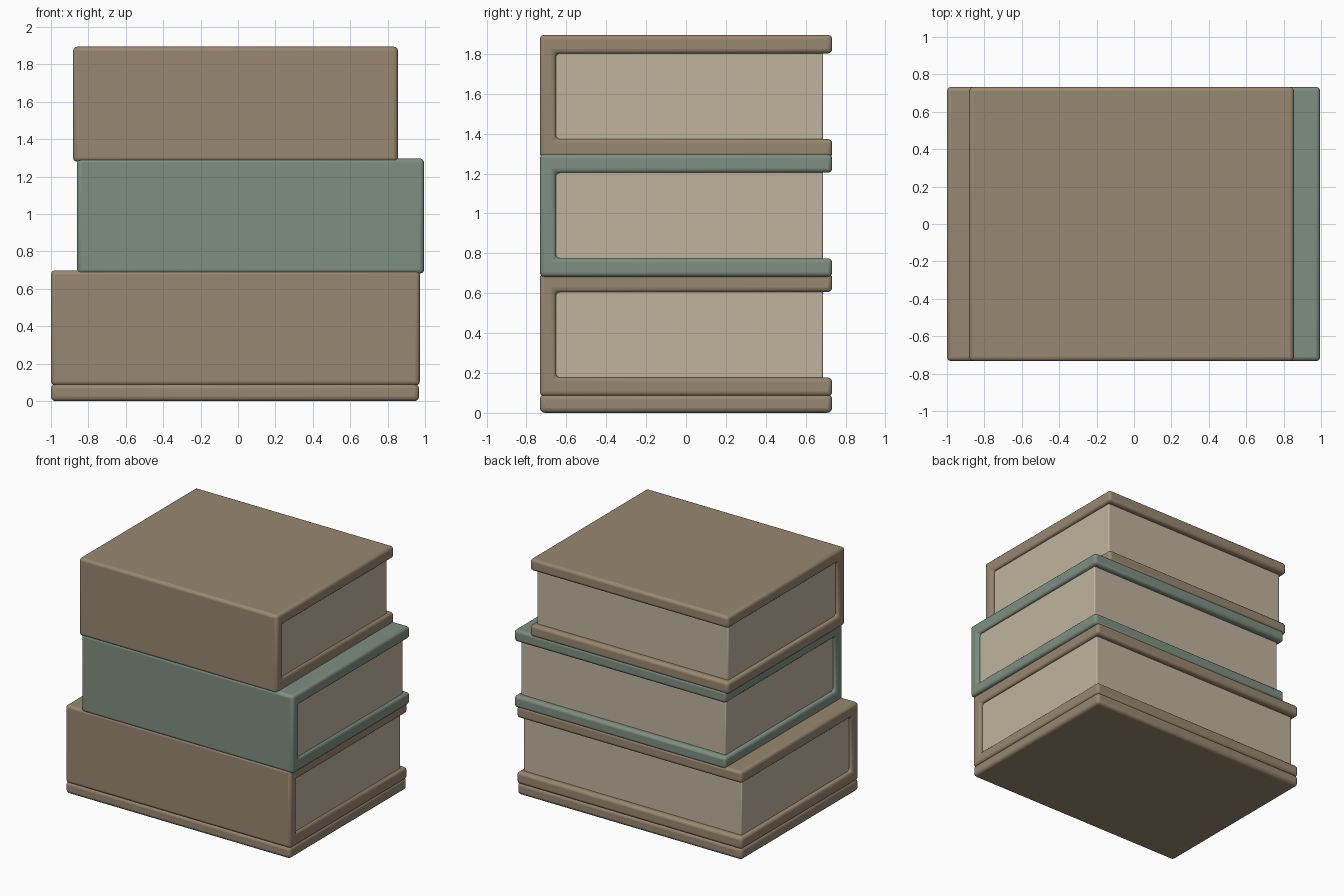
import bpy, bmesh

if "Cube" in bpy.data.objects:
    bpy.data.objects.remove(bpy.data.objects["Cube"])


def material(name, rgb):
    # 8-bit screen colour to linear
    lin = [((c / 255 + 0.055) / 1.055) ** 2.4 for c in rgb]
    m = bpy.data.materials.new(name)
    m.diffuse_color = (*lin, 1)
    m.use_nodes = True
    m.node_tree.nodes["Principled BSDF"].inputs["Base Color"].default_value = m.diffuse_color
    return m


brown = material("brown cover", (153, 135, 113))
green = material("green cover", (127, 143, 129))
cream = material("cream pages", (192, 180, 158))


def extrude_profile(name, profile, x0, x1, mat, bevel, segments):
    """Extrude a closed (y, z) profile from x0 to x1 and round its edges."""
    bm = bmesh.new()
    face = bm.faces.new([bm.verts.new((x0, y, z)) for y, z in profile])
    ext = bmesh.ops.extrude_face_region(bm, geom=[face])
    verts = [v for v in ext["geom"] if isinstance(v, bmesh.types.BMVert)]
    bmesh.ops.translate(bm, verts=verts, vec=(x1 - x0, 0, 0))
    bmesh.ops.recalc_face_normals(bm, faces=bm.faces)
    mesh = bpy.data.meshes.new(name)
    bm.to_mesh(mesh)
    bm.free()
    mesh.materials.append(mat)
    ob = bpy.data.objects.new(name, mesh)
    bpy.context.collection.objects.link(ob)
    mod = ob.modifiers.new("rounded edges", "BEVEL")
    mod.width = bevel
    mod.segments = segments
    mod.limit_method = "ANGLE"
    bpy.ops.object.select_all(action="DESELECT")
    ob.select_set(True)
    bpy.context.view_layer.objects.active = ob
    bpy.ops.object.shade_smooth_by_angle(angle=0.6)
    return ob


FRONT, BACK = -0.733, 0.733      # spine face and open edge
SPINE, BOARD, HEIGHT = 0.08, 0.093, 0.615


def rect(y0, y1, z0, z1):
    return [(y0, z0), (y1, z0), (y1, z1), (y0, z1)]


def book(name, x0, x1, z, mat):
    top, yi = z + HEIGHT, FRONT + SPINE
    # C-shaped cover: lower board, spine, upper board
    cover = [(FRONT, z), (BACK, z), (BACK, z + BOARD), (yi, z + BOARD),
             (yi, top - BOARD), (BACK, top - BOARD), (BACK, top), (FRONT, top)]
    extrude_profile(name + "_cover", cover, x0, x1, mat, 0.022, 3)
    # page block, sunk a little into the cover
    pages = rect(yi - 0.03, BACK - 0.045, z + BOARD - 0.02, top - BOARD + 0.02)
    extrude_profile(name + "_pages", pages, x0 + 0.03, x1 - 0.03, cream, 0.008, 2)


# loose board under the stack
extrude_profile("base_board", rect(FRONT, BACK, 0, 0.093), -1.0, 0.968, brown, 0.025, 3)

# three stacked books
book("lower_book", -1.0, 0.972, 0.084, brown)
book("middle_book", -0.86, 0.995, 0.682, green)
book("upper_book", -0.882, 0.855, 1.28, brown)
